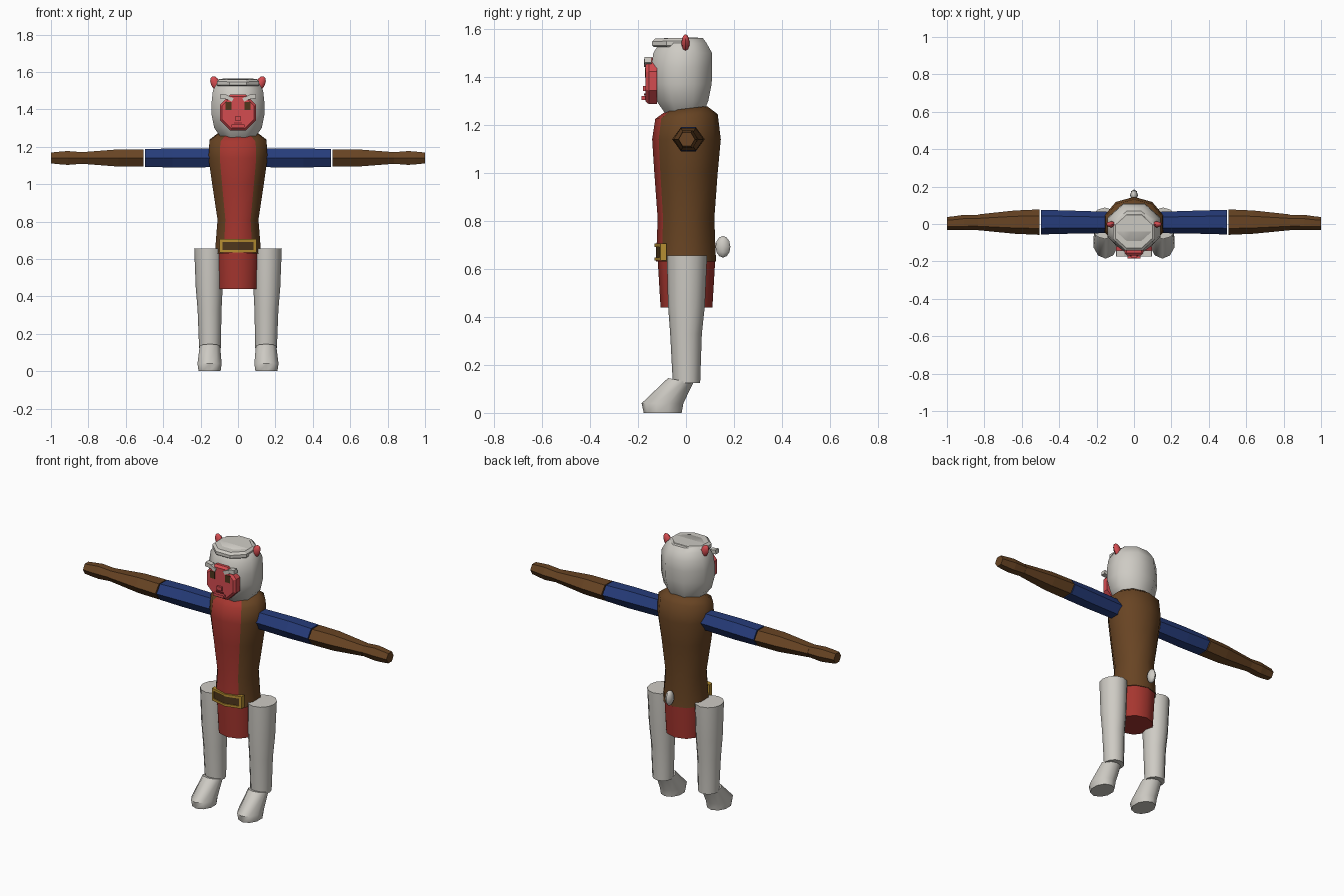
import bpy, bmesh, math
from mathutils import Vector, Matrix

old = bpy.data.objects.get("Cube")
if old:
    bpy.data.objects.remove(old, do_unlink=True)


def material(name, rgb):
    lin = [(c / 255 / 12.92) if c < 11 else ((c / 255 + 0.055) / 1.055) ** 2.4 for c in rgb]
    m = bpy.data.materials.new(name)
    m.use_nodes = True
    m.diffuse_color = (*lin, 1)
    m.node_tree.nodes["Principled BSDF"].inputs["Base Color"].default_value = (*lin, 1)
    return m


FUR = material("pale grey fur", (206, 203, 196))
BROWN = material("brown leather", (104, 68, 35))
RED = material("robe red", (166, 54, 47))
FACE = material("face red", (212, 76, 80))
BLUE = material("sleeve blue", (38, 60, 122))
GOLD = material("buckle gold", (182, 142, 50))
DARK = material("dark brown", (78, 54, 28))
MOUTH = material("mouth dark red", (130, 38, 42))


def finish(name, bm, mats, smooth):
    bmesh.ops.recalc_face_normals(bm, faces=bm.faces)
    mesh = bpy.data.meshes.new(name)
    bm.to_mesh(mesh)
    bm.free()
    ob = bpy.data.objects.new(name, mesh)
    bpy.context.collection.objects.link(ob)
    for m in mats:
        mesh.materials.append(m)
    if smooth:
        bpy.ops.object.select_all(action='DESELECT')
        ob.select_set(True)
        bpy.context.view_layer.objects.active = ob
        bpy.ops.object.shade_smooth_by_angle(angle=math.radians(smooth))
    return ob


def loft(name, rings, n, mat, smooth=0, phase=0.0):
    """Skin rings given as (centre, u, v); the first corner lies along -v."""
    bm = bmesh.new()
    loops = []
    for c, u, v in rings:
        c, u, v = Vector(c), Vector(u), Vector(v)
        angles = [2 * math.pi * (i + phase) / n for i in range(n)]
        loops.append([bm.verts.new(c + u * math.sin(a) - v * math.cos(a)) for a in angles])
    for a, b in zip(loops, loops[1:]):
        for i in range(n):
            j = (i + 1) % n
            bm.faces.new((a[i], a[j], b[j], b[i]))
    bm.faces.new(loops[0])
    bm.faces.new(loops[-1])
    return finish(name, bm, [mat], smooth)


def column(name, rows, n, mat, smooth=0, phase=0.0):
    """Upright loft from rows of (x, y, z, half width, half depth, tilt)."""
    rings = [((x, y, z), (w, 0, 0), (0, d, t)) for x, y, z, w, d, t in rows]
    return loft(name, rings, n, mat, smooth, phase)


def box(name, loc, size, mat, tilt=0.0):
    bm = bmesh.new()
    mtx = Matrix.Translation(loc) @ Matrix.Rotation(tilt, 4, 'Y') @ Matrix.Diagonal((*size, 1))
    bmesh.ops.create_cube(bm, size=1, matrix=mtx)
    return finish(name, bm, [mat], 0)


def ball(name, loc, radii, mat, tilt=0.0):
    bm = bmesh.new()
    mtx = Matrix.Translation(loc) @ Matrix.Rotation(tilt, 4, 'Y') @ Matrix.Diagonal((*radii, 1))
    bmesh.ops.create_uvsphere(bm, u_segments=8, v_segments=6, radius=1, matrix=mtx)
    return finish(name, bm, [mat], 50)


# Robe body with a red front panel
robe = column("robe_body", [
    (0, 0, 0.63, 0.13, 0.125, 0), (0, 0, 0.81, 0.115, 0.118, 0),
    (0, 0, 1.0, 0.145, 0.132, 0), (0, 0.002, 1.14, 0.166, 0.143, 0),
    (0, 0.002, 1.235, 0.16, 0.13, 0.01), (0, 0.003, 1.268, 0.115, 0.085, 0.01),
], 10, BROWN, 50)
robe.data.materials.append(RED)
for f in robe.data.polygons:
    if f.center.y < -0.06 and abs(f.center.x) < 0.06:
        f.material_index = 1

# Skirt below the belt
column("skirt", [
    (0, 0.002, 0.44, 0.112, 0.108, 0), (0, 0.002, 0.64, 0.122, 0.12, 0),
], 10, RED, 45)


# Belt plate and buckle frame, bent to follow the waist
def belt_bar(name, xs, z, half_height, half_depth, mat, y=-0.118):
    r = math.sqrt(2)
    rings = [((x, y + 0.25 * abs(x), z), (0, 0, half_height * r), (0, half_depth * r, 0))
             for x in xs]
    return loft(name, rings, 4, mat, 0, 0.5)


W = 0.098
belt_bar("belt_plate", (-W + 0.01, 0, W - 0.01), 0.67, 0.03, 0.008, DARK)
for side, z in (("top", 0.699), ("bottom", 0.641)):
    belt_bar("buckle_" + side, (-W, 0, W), z, 0.007, 0.013, GOLD)
for side, s in (("left", 1), ("right", -1)):
    belt_bar("buckle_" + side, (s * (W - 0.014), s * W), 0.67, 0.036, 0.013, GOLD)

# Head
k = 1 / math.cos(math.pi / 8)
column("head", [
    (0, -0.008, 1.25, 0.09 * k, 0.08 * k, 0), (0, -0.015, 1.3, 0.127 * k, 0.108 * k, 0),
    (0, -0.018, 1.37, 0.141 * k, 0.125 * k, 0), (0, -0.018, 1.44, 0.141 * k, 0.127 * k, 0),
    (0, -0.014, 1.5, 0.134 * k, 0.122 * k, 0), (0, -0.012, 1.54, 0.113 * k, 0.098 * k, 0),
    (0, -0.01, 1.562, 0.092 * k, 0.08 * k, 0),
], 8, FUR, 50, 0.5)

# Headband around the crown
column("headband", [
    (0, -0.04, 1.525, 0.108 * k, 0.095 * k, 0), (0, -0.04, 1.53, 0.112 * k, 0.101 * k, 0),
    (0, -0.04, 1.55, 0.112 * k, 0.101 * k, 0.003), (0, -0.04, 1.562, 0.098 * k, 0.088 * k, 0.003),
], 8, FUR, 0, 0.5)

# Face plate, nose and mouth
r = 0.097 * k
loft("face_plate", [
    ((0, -0.12, 1.383), (r, 0, 0), (0, 0, r)),
    ((0, -0.155, 1.383), (r, 0, 0), (0, 0, r)),
    ((0, -0.168, 1.383), (r * 0.88, 0, 0), (0, 0, r * 0.88)),
], 8, FACE, 0, 0.5)
box("nose", (0, -0.172, 1.352), (0.034, 0.016, 0.022), FACE)
box("mouth", (0, -0.17, 1.327), (0.045, 0.008, 0.008), MOUTH)
box("lower_lip", (0, -0.174, 1.312), (0.07, 0.022, 0.016), FACE)

# Tail
ball("tail", (0, 0.154, 0.692), (0.021, 0.031, 0.045), FUR)

# Paired parts
for side, s in (("left", 1), ("right", -1)):
    box(side + "_eye", (s * 0.05, -0.167, 1.418), (0.032, 0.008, 0.042), DARK)
    box(side + "_brow_outer", (s * 0.076, -0.158, 1.468), (0.04, 0.03, 0.024), FUR, -s * 0.15)
    box(side + "_brow_inner", (s * 0.044, -0.16, 1.458), (0.036, 0.028, 0.02), FUR, -s * 0.45)
    ball(side + "_ear", (s * 0.122, -0.002, 1.54), (0.024, 0.017, 0.04), FACE, s * 0.4)

    # Six-sided arms: rows of (x, y, half depth, half height)
    def arm(name, rows, mat):
        rings = [((s * x, y, 1.14), (0, 0, h / 0.866), (0, d, 0)) for x, y, d, h in rows]
        loft(side + name, rings, 6, mat)

    arm("_upper_arm", [(0.1, 0.008, 0.056, 0.049), (0.35, 0.01, 0.062, 0.051),
                       (0.498, 0.01, 0.066, 0.047)], BLUE)
    arm("_forearm", [(0.504, 0.01, 0.068, 0.046), (0.64, 0.01, 0.062, 0.046),
                     (0.835, 0.009, 0.042, 0.031)], BROWN)
    arm("_hand", [(0.835, 0.009, 0.04, 0.031), (0.91, 0.008, 0.041, 0.037),
                  (0.95, 0.005, 0.038, 0.034), (1.0, 0.003, 0.034, 0.029)], BROWN)

    # Legs and slanted feet
    column(side + "_leg", [
        (s * 0.15, 0.002, 0.125, 0.058, 0.057, 0), (s * 0.152, 0, 0.33, 0.064, 0.066, 0),
        (s * 0.154, 0.002, 0.45, 0.072, 0.077, 0), (s * 0.156, 0.004, 0.655, 0.078, 0.084, 0),
    ], 12, FUR, 40)
    column(side + "_foot", [
        (s * 0.152, -0.097, 0, 0.062, 0.079, 0), (s * 0.152, -0.098, 0.04, 0.068, 0.087, 0),
        (s * 0.15, -0.0225, 0.135, 0.057, 0.0525, -0.01),
    ], 10, FUR, 50)
